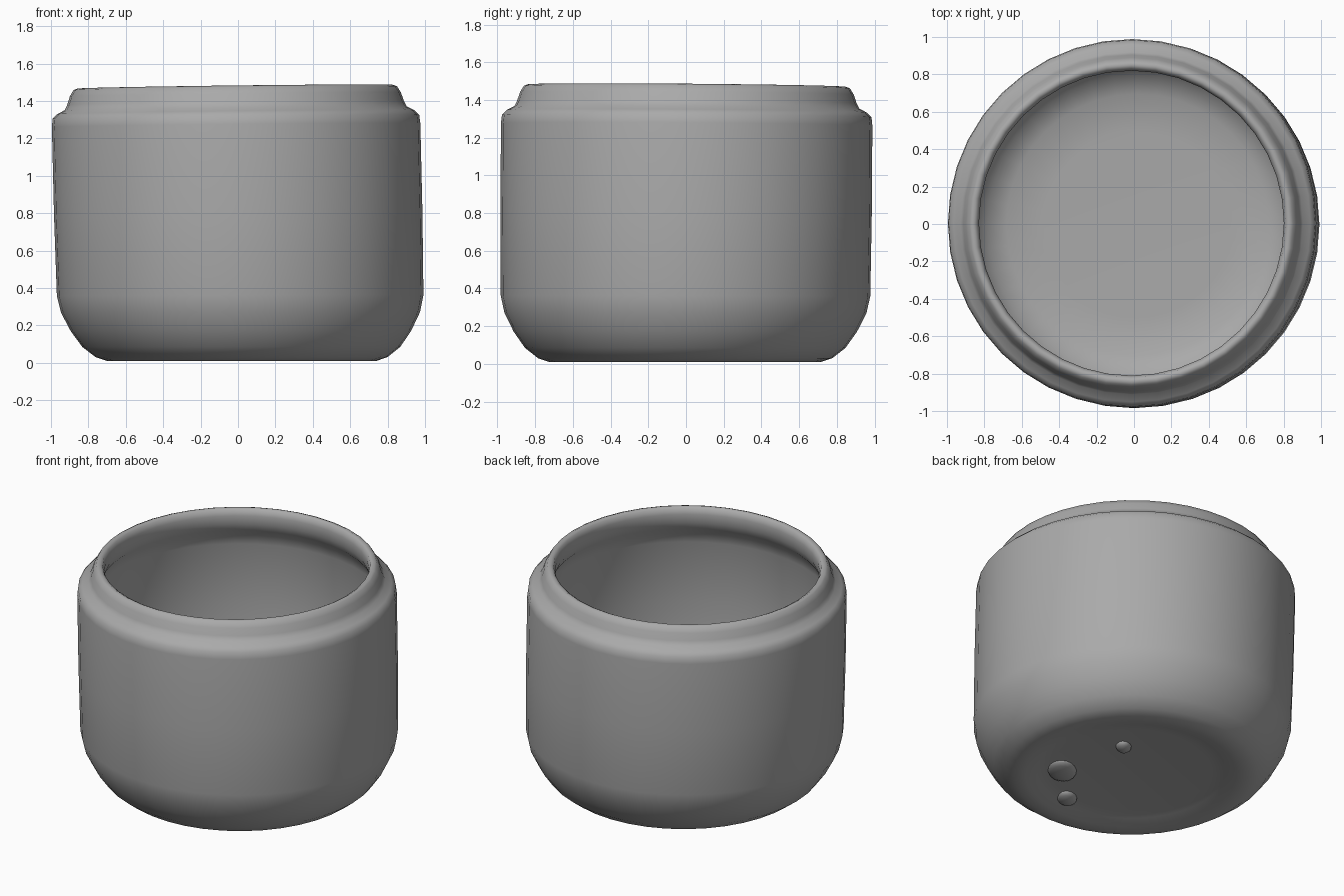
import bpy
import bmesh
import math
from mathutils import Matrix, Vector

if "Cube" in bpy.data.objects:
    bpy.data.objects.remove(bpy.data.objects["Cube"], do_unlink=True)

SIDES = 40

grey = bpy.data.materials.new("plain grey")
grey.use_nodes = True
grey.diffuse_color = (0.4, 0.4, 0.4, 1)
grey.node_tree.nodes["Principled BSDF"].inputs["Base Color"].default_value = (0.4, 0.4, 0.4, 1)


def lean(co):
    """Slight hand-made lean of the jar and slope of its rim."""
    height = co.z / 1.48
    return Vector((co.x + 0.02 - 0.035 * height,
                   co.y - 0.005 + 0.01 * height,
                   co.z + height * (0.012 * co.x - 0.008 * co.y)))


def finish(bm, name):
    for v in bm.verts:
        v.co = lean(v.co)
    bmesh.ops.recalc_face_normals(bm, faces=bm.faces)
    mesh = bpy.data.meshes.new(name)
    bm.to_mesh(mesh)
    bm.free()
    mesh.materials.append(grey)
    mesh.shade_smooth()
    obj = bpy.data.objects.new(name, mesh)
    bpy.context.collection.objects.link(obj)
    return obj


# Jar wall: underside, rounded base, side, shoulder, neck, then the hollow inside
profile = [
    (0, 0.04), (0.5, 0.04), (0.58, 0.03), (0.65, 0.01), (0.72, 0.01),
    (0.78, 0.03), (0.85, 0.085), (0.91, 0.17), (0.96, 0.27), (0.98, 0.36),
    (0.985, 0.8), (0.985, 1.27), (0.98, 1.315), (0.955, 1.34), (0.915, 1.36),
    (0.9, 1.39), (0.885, 1.435), (0.865, 1.468), (0.845, 1.476),
    (0.825, 1.465), (0.815, 1.43), (0.818, 1.37), (0.84, 1.32),
    (0.88, 1.27), (0.905, 1.2), (0.91, 0.8), (0.905, 0.38),
    (0.87, 0.26), (0.8, 0.16), (0.7, 0.11), (0.5, 0.1), (0, 0.1),
]
bm = bmesh.new()
points = [bm.verts.new((r, 0, z)) for r, z in profile]
edges = [bm.edges.new(pair) for pair in zip(points, points[1:])]
bmesh.ops.spin(bm, geom=points + edges, cent=(0, 0, 0), axis=(0, 0, 1),
               angle=math.tau, steps=SIDES, use_duplicate=False)
bmesh.ops.remove_doubles(bm, verts=bm.verts, dist=0.0005)
finish(bm, "jar_body")

# Three soft bumps in the recess under the base
for i, (x, y, size) in enumerate([(0.22, 0.19, 0.07), (0.32, -0.28, 0.13), (0.08, -0.52, 0.09)]):
    bm = bmesh.new()
    bmesh.ops.create_uvsphere(bm, u_segments=16, v_segments=8, radius=1)
    bm.transform(Matrix.Translation((x, y, 0.045))
                 @ Matrix.Rotation(math.radians(-135), 4, "Z")
                 @ Matrix.Diagonal((size, size * 0.7, 0.035, 1)))
    finish(bm, f"base_bump_{i + 1}")
